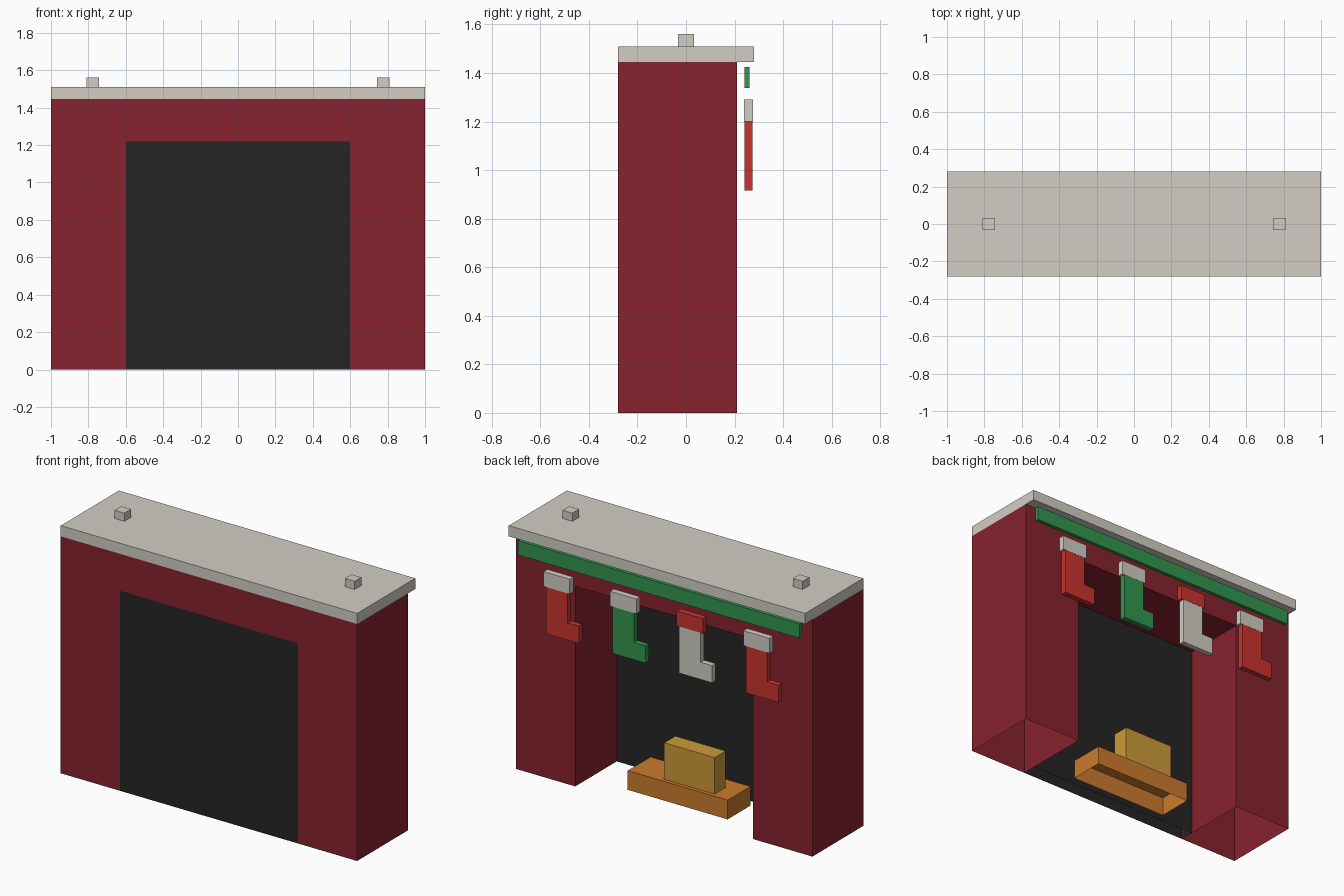
import bpy
import bmesh

if "Cube" in bpy.data.objects:
    bpy.data.objects.remove(bpy.data.objects["Cube"], do_unlink=True)


def material(name, rgb):
    """Flat material from 8-bit display colour, stored as linear values."""
    lin = [((c / 255 + 0.055) / 1.055) ** 2.4 for c in rgb]
    mat = bpy.data.materials.new(name)
    mat.use_nodes = True
    mat.diffuse_color = (*lin, 1)
    mat.node_tree.nodes["Principled BSDF"].inputs["Base Color"].default_value = (*lin, 1)
    return mat


brick = material("brick_red", (135, 35, 46))
soot = material("soot_black", (37, 37, 37))
stone = material("pale_stone", (210, 206, 197))
green = material("festive_green", (52, 150, 80))
red = material("bright_red", (200, 52, 46))
orange = material("wood_orange", (204, 122, 45))
gold = material("flame_gold", (204, 155, 56))


def prism(name, outline, y0, y1, mat, open_bottom=False):
    """Extrude an x-z outline from y0 to y1, optionally leaving the floor side open."""
    bm = bmesh.new()
    face = bm.faces.new([bm.verts.new((x, y0, z)) for x, z in outline])
    ext = bmesh.ops.extrude_face_region(bm, geom=[face], use_keep_orig=True)
    moved = [g for g in ext["geom"] if isinstance(g, bmesh.types.BMVert)]
    bmesh.ops.translate(bm, verts=moved, vec=(0, y1 - y0, 0))
    bmesh.ops.recalc_face_normals(bm, faces=bm.faces)
    if open_bottom:
        floor = [f for f in bm.faces if all(v.co.z < 0.001 for v in f.verts)]
        bmesh.ops.delete(bm, geom=floor, context="FACES")
    mesh = bpy.data.meshes.new(name)
    bm.to_mesh(mesh)
    bm.free()
    mesh.materials.append(mat)
    obj = bpy.data.objects.new(name, mesh)
    bpy.context.collection.objects.link(obj)
    return obj


def box(name, x0, x1, y0, y1, z0, z1, mat, open_bottom=False):
    return prism(name, [(x0, z0), (x1, z0), (x1, z1), (x0, z1)], y0, y1, mat, open_bottom)


# Surround: two legs and a lintel in one arch, hollow underneath
half, gap, top, lintel = 1.0, 0.6, 1.445, 1.22
prism("surround",
      [(-half, 0), (-gap, 0), (-gap, lintel), (gap, lintel),
       (gap, 0), (half, 0), (half, top), (-half, top)],
      -0.28, 0.21, brick, open_bottom=True)
box("firebox_panel", -gap, gap, -0.28, -0.19, 0, lintel, soot, open_bottom=True)

# Mantel shelf and its two small blocks
box("mantel_shelf", -half, half, -0.28, 0.28, top, 1.51, stone)
for side, x in (("left", 0.777), ("right", -0.777)):
    box("mantel_block_" + side, x - 0.033, x + 0.033, -0.032, 0.032, 1.51, 1.56, stone)

# Garland strip under the shelf
box("garland", -0.95, 0.95, 0.24, 0.262, 1.338, 1.425, green)

# Row of hanging stockings: L-shaped foot with a wider cuff
for i, (foot, cuff) in enumerate([(red, stone), (green, stone), (stone, red), (red, stone)]):
    x = 0.752 - 0.449 * i
    prism(f"stocking_{i + 1}",
          [(x, 1.2), (x, 0.915), (x - 0.222, 0.915), (x - 0.222, 1.02),
           (x - 0.145, 1.02), (x - 0.145, 1.2)],
          0.24, 0.274, foot)
    box(f"stocking_cuff_{i + 1}", x - 0.16, x + 0.016, 0.238, 0.275, 1.2, 1.29, cuff)

# Log base, hollow underneath, with the fire block on it
box("log_base", -0.337, 0.337, -0.14, 0.08, 0, 0.117, orange, open_bottom=True)
box("fire_block", -0.233, 0.107, -0.05, 0.057, 0.117, 0.34, gold)
